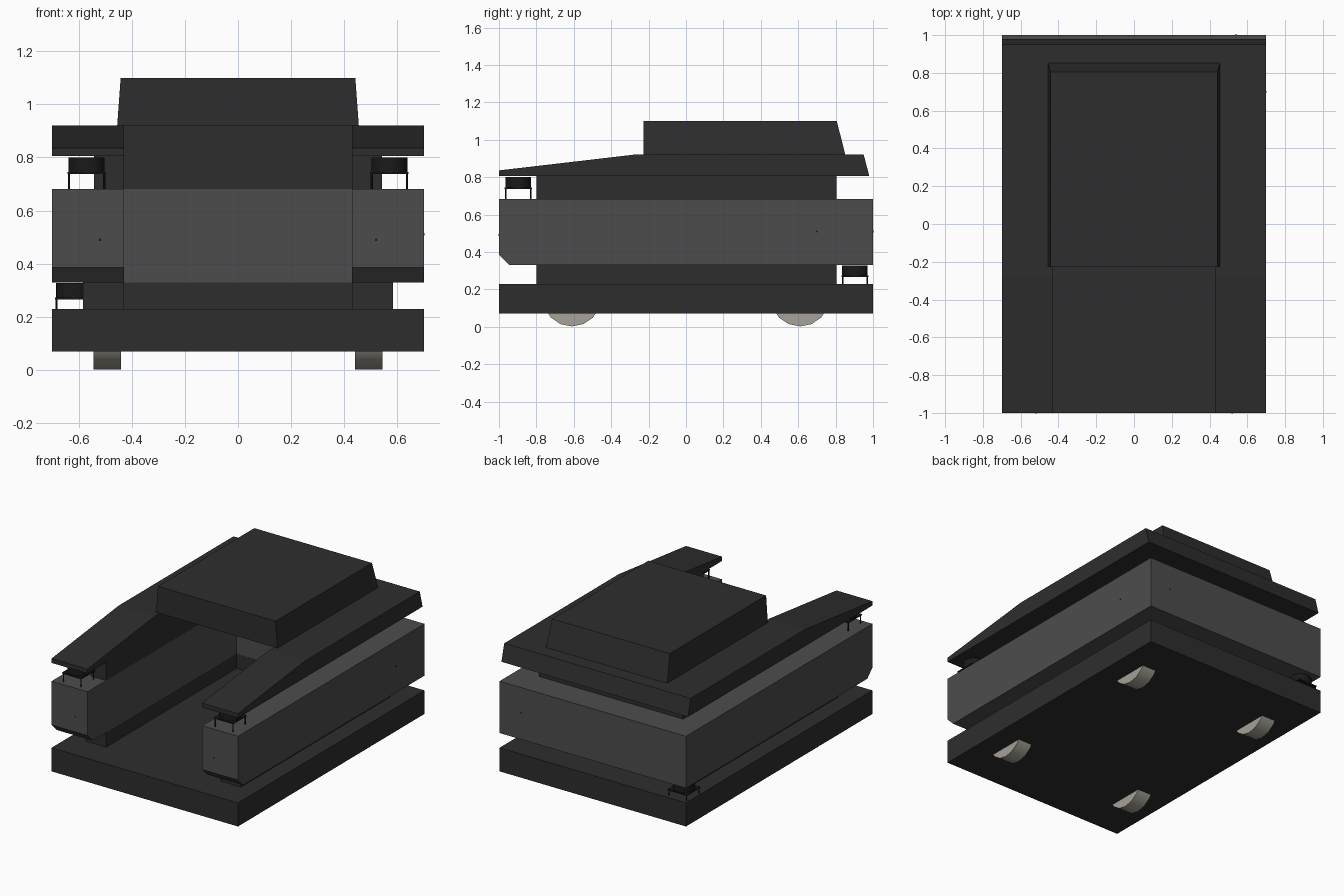
import bpy, bmesh, math
from mathutils import Matrix

if "Cube" in bpy.data.objects:
    bpy.data.objects.remove(bpy.data.objects["Cube"])


def mat(name, r, g, b):
    m = bpy.data.materials.new(name)
    m.diffuse_color = (r, g, b, 1)
    m.use_nodes = True
    m.node_tree.nodes["Principled BSDF"].inputs["Base Color"].default_value = m.diffuse_color
    return m


DARK = mat("charcoal", 0.027, 0.027, 0.027)
GREY = mat("mid_grey", 0.073, 0.073, 0.073)
BLACK = mat("black", 0.010, 0.010, 0.010)
WHEEL = mat("warm_grey", 0.38, 0.36, 0.31)


def finish(name, bm, m):
    bmesh.ops.recalc_face_normals(bm, faces=bm.faces)
    me = bpy.data.meshes.new(name)
    bm.to_mesh(me)
    bm.free()
    ob = bpy.data.objects.new(name, me)
    bpy.context.collection.objects.link(ob)
    if m:
        me.materials.append(m)
    return ob


def side_profile(name, pts, half_w, m, cut=None):
    """Extrude a (y, z) outline across x, optionally cutting the front bay."""
    bm = bmesh.new()
    f = bm.faces.new([bm.verts.new((-half_w, y, z)) for y, z in pts])
    r = bmesh.ops.extrude_face_region(bm, geom=[f])
    for v in r["geom"]:
        if isinstance(v, bmesh.types.BMVert):
            v.co.x = half_w
    ob = finish(name, bm, m)
    if cut:
        b = ob.modifiers.new("bay", "BOOLEAN")
        b.operation = "DIFFERENCE"
        b.solver = "EXACT"
        b.object = cut
    return ob


def rect(y0, y1, z0, z1):
    return [(y0, z0), (y1, z0), (y1, z1), (y0, z1)]


def add_cyl(bm, c, r, h, n, axis="Z"):
    rot = {"Z": Matrix(), "X": Matrix.Rotation(math.pi / 2, 4, "Y"),
           "Y": Matrix.Rotation(math.pi / 2, 4, "X")}[axis]
    bmesh.ops.create_cone(bm, cap_ends=True, segments=n, radius1=r, radius2=r,
                          depth=h, matrix=Matrix.Translation(c) @ rot)


def cyl(name, c, r, h, n, m, axis="Z"):
    bm = bmesh.new()
    add_cyl(bm, c, r, h, n, axis)
    return finish(name, bm, m)


# Hidden cutter for the open front bay
bay = side_profile("bay_cutter", rect(-1.3, 0.6, 0.1, 1.3), 0.43, None)
bay.hide_render = True
bay.hide_set(True)

# Stacked body
side_profile("base_slab", rect(-1, 1, 0.07, 0.23), 0.70, DARK)
side_profile("lower_neck", rect(-0.8, 0.805, 0.23, 0.33), 0.583, DARK, bay)
side_profile("middle_band", [(-1, 0.385), (-0.945, 0.33), (1, 0.33), (1, 0.682),
                             (-1, 0.682)], 0.70, GREY, bay)
side_profile("upper_neck", rect(-0.8, 0.805, 0.682, 0.806), 0.542, DARK, bay)
side_profile("deck", [(-1, 0.806), (0.98, 0.806), (0.95, 0.92), (-0.28, 0.92),
                      (-1, 0.836)], 0.70, DARK, bay)

# Raised top cover, narrower at its top edge
cover = side_profile("top_cover", [(-0.228, 0.92), (0.852, 0.92), (0.806, 1.10),
                                   (-0.228, 1.10)], 0.455, DARK)
for v in cover.data.vertices:
    if v.co.z > 1:
        v.co.x *= 0.442 / 0.455

# Wheels showing below the base
for sx, side in ((-1, "left"), (1, "right")):
    for y, end in ((-0.61, "front"), (0.61, "rear")):
        w = cyl(f"{end}_{side}_wheel", (sx * 0.4925, y, 0.16), 0.158, 0.105, 16, WHEEL, "X")
        for p in w.data.polygons:
            p.use_smooth = len(p.vertices) == 4


# Scanner units: round head, thin plate and four posts
def scanner(name, x, y, z0, z1):
    h = z1 - 0.055
    head = cyl(name + "_head", (x, y, (h + z1) / 2), 0.068, z1 - h, 32, BLACK)
    for p in head.data.polygons:
        p.use_smooth = len(p.vertices) == 4
    bm = bmesh.new()
    bmesh.ops.create_cube(bm, size=1, matrix=Matrix.Translation((x, y, h - 0.004)) @
                          Matrix.Diagonal((0.145, 0.145, 0.008, 1)))
    for sx in (-1, 1):
        for sy in (-1, 1):
            add_cyl(bm, (x + sx * 0.066, y + sy * 0.066, (z0 + h) / 2), 0.004, h - z0, 8)
    finish(name + "_stand", bm, BLACK)


scanner("front_left_scanner", -0.57, -0.897, 0.682, 0.80)
scanner("front_right_scanner", 0.57, -0.897, 0.682, 0.80)
scanner("rear_scanner", -0.617, 0.903, 0.23, 0.328)

# Tiny sensor dots on the band
for i, (c, a) in enumerate([((-0.52, -1, 0.49), "Y"), ((0.52, -1, 0.49), "Y"),
                            ((0.54, 1, 0.51), "Y"), ((0.70, 0.70, 0.51), "X")]):
    cyl(f"sensor_dot_{i + 1}", c, 0.005, 0.004, 10, BLACK, a)
